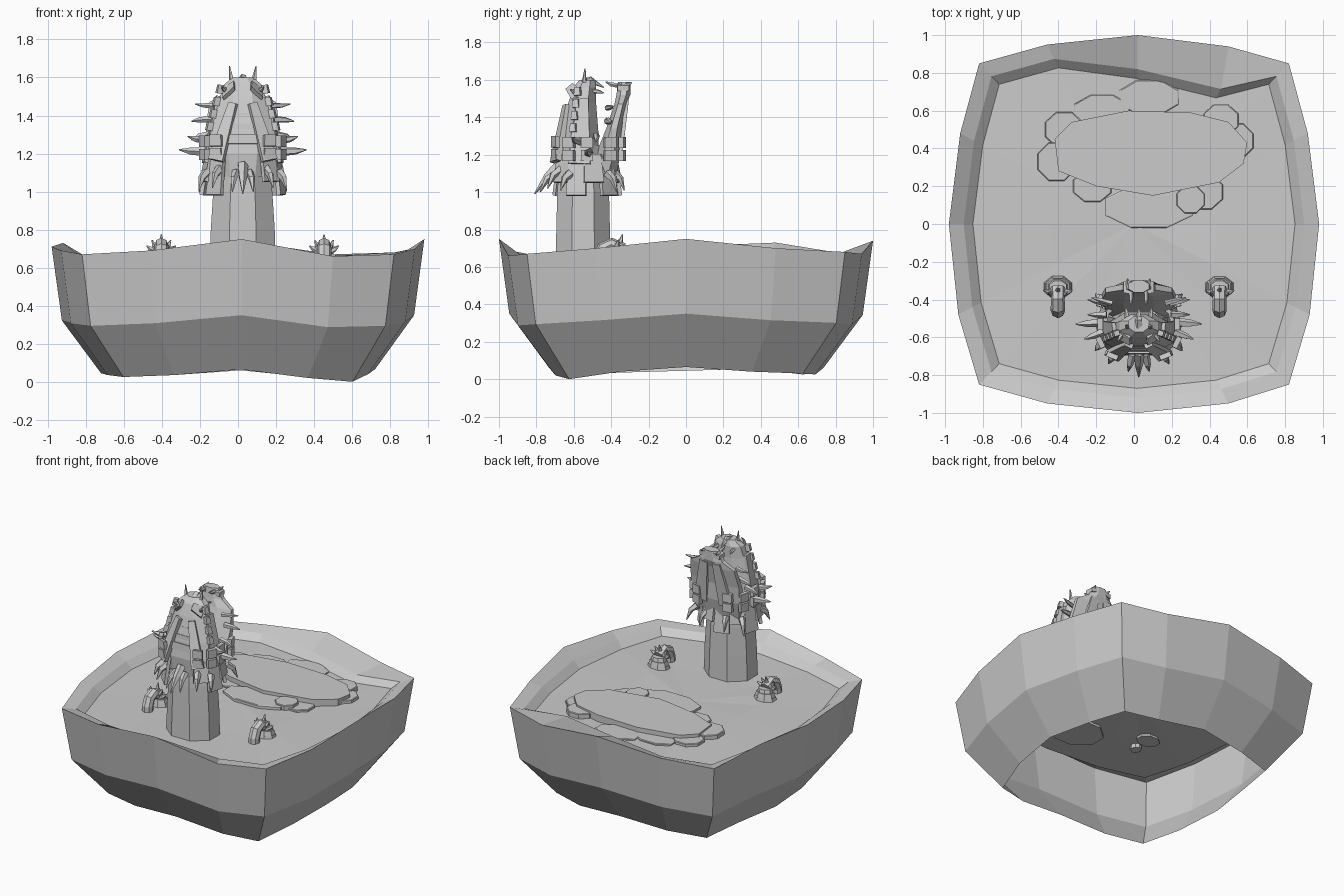
import bpy, bmesh, math, random
from mathutils import Vector

if "Cube" in bpy.data.objects:
    bpy.data.objects.remove(bpy.data.objects["Cube"])
random.seed(4)
CX = 0.025                                   # creature's own centre line
FLOOR = 0.62

grey = bpy.data.materials.new("stone_grey")
grey.diffuse_color = (0.6, 0.6, 0.6, 1)
grey.use_nodes = True
grey.node_tree.nodes["Principled BSDF"].inputs["Base Color"].default_value = grey.diffuse_color


def finish(bm, name):
    bmesh.ops.recalc_face_normals(bm, faces=bm.faces)
    me = bpy.data.meshes.new(name)
    bm.to_mesh(me)
    bm.free()
    me.materials.append(grey)
    ob = bpy.data.objects.new(name, me)
    bpy.context.collection.objects.link(ob)
    return ob


def add_loft(bm, rings, cap=(True, True)):
    vs = [[bm.verts.new(p) for p in r] for r in rings]
    n = len(rings[0])
    for a, b in zip(vs, vs[1:]):
        for i in range(n):
            j = (i + 1) % n
            bm.faces.new((a[i], a[j], b[j], b[i]))
    if cap[0]:
        bm.faces.new(vs[0][::-1])
    if cap[1]:
        bm.faces.new(vs[-1])


def loft(name, rings, cap=(True, True)):
    bm = bmesh.new()
    add_loft(bm, rings, cap)
    return finish(bm, name)


def oval(cx, cy, z, rx, ry, n=8, turn=0.5):
    return [(cx + rx * math.cos((i + turn) * math.tau / n),
             cy + ry * math.sin((i + turn) * math.tau / n), z) for i in range(n)]


def tube(bm, pts, radii, n=6):
    """Tapered tube through points; used for claws, spikes and arms."""
    pts = [Vector(p) for p in pts]
    rings = []
    for i, p in enumerate(pts):
        d = (pts[min(i + 1, len(pts) - 1)] - pts[max(i - 1, 0)]).normalized()
        q = d.to_track_quat('Z', 'Y')
        rings.append([p + q @ Vector((radii[i] * math.cos(k * math.tau / n),
                                      radii[i] * math.sin(k * math.tau / n), 0)) for k in range(n)])
    add_loft(bm, rings)


def plate(bm, a, b, wa, wb, out, t):
    """Tapered slab from a to b, half widths wa/wb, thickness t along out."""
    a, b, out = Vector(a), Vector(b), Vector(out).normalized()
    s = (b - a).cross(out).normalized()
    o = out * t
    add_loft(bm, [[a - s * wa, a + s * wa, a + s * wa + o, a - s * wa + o],
                  [b - s * wb, b + s * wb, b + s * wb + o, b - s * wb + o]])


def m(p, s):
    """Creature coordinates to world, mirrored by s."""
    return (CX + s * p[0], p[1], p[2])


# Basin: rough sixteen-sided hollow shell, open underneath, with a wavy rim
rim = [(.98, 0, .75), (.92, .48, .70), (.82, .85, .68), (.5, .94, .67), (.02, 1, .74), (-.46, .95, .69),
       (-.82, .85, .67), (-.92, .48, .73), (-.98, 0, .71), (-.93, -.48, .69), (-.82, -.85, .67),
       (-.46, -.95, .69), (.02, -1, .75), (.5, -.95, .66), (.82, -.85, .67), (.93, -.48, .70)]


def ring(s, z, k, wide_back=False):
    r = [[x * s, y * s, z + (rz - .7) * k] for x, y, rz in rim]
    if wide_back:                            # the ledge is broad at the back right
        r[3][1] -= .15
        r[4][1] -= .1
    return r


bottom = ring(.735, .04, .5)
bottom[14][2] = 0
loft("basin", [bottom, ring(.945, .315, .7), ring(1, .7, 1), ring(.92, .665, .2, True),
               ring(.87, FLOOR, .1, True)], (False, False))

# Pool floor with slightly uneven facets
bm = bmesh.new()
edge = [bm.verts.new(p) for p in ring(.87, FLOOR, .1, True)]
mid = [bm.verts.new((p[0], p[1], FLOOR + random.uniform(-.006, .006))) for p in ring(.45, 0, 0)]
hub = bm.verts.new((0, 0, FLOOR))
for i in range(16):
    j = (i + 1) % 16
    bm.faces.new((edge[i], edge[j], mid[j], mid[i]))
    bm.faces.new((mid[i], mid[j], hub))
finish(bm, "pool_floor")

# Stone platform and the flat slabs around it
top = [(-.42, .45), (-.33, .54), (-.03, .6), (.3, .59), (.5, .54), (.6, .43),
       (.58, .32), (.45, .22), (.1, .15), (-.2, .2), (-.4, .28)]
loft("platform", [[(x, y, z) for x, y in top] for z in (FLOOR - .01, .665)])
slabs = [(.08, .67, .17, .1), (-.37, .5, .11, .1), (-.41, .33, .11, .11), (-.22, .2, .11, .09),
         (.08, .09, .25, .12), (.3, .13, .08, .08), (.37, .17, .11, .1), (.54, .44, .1, .1),
         (.46, .55, .1, .09), (-.17, .6, .16, .09)]
for k, (x, y, rx, ry) in enumerate(slabs):
    z = .632 + .01 * (k % 3)
    loft("edge_slab", [oval(x, y, FLOOR - .01, rx, ry), oval(x, y, z - .004, rx, ry),
                       oval(x, y, z, rx * .95, ry * .95)])

# Neck column
loft("neck", [oval(CX, -.55, FLOOR - .02, .188, .16), oval(CX, -.55, .8, .182, .155),
              oval(CX, -.55, 1.0, .168, .15), oval(CX, -.55, 1.25, .13, .13)])

# Head: two halves gaping upwards
loft("upper_jaw", [oval(CX, -.57, 1.08, .17, .12), oval(CX, -.58, 1.2, .2, .12), oval(CX, -.57, 1.32, .18, .11),
                   oval(CX, -.555, 1.48, .135, .08), oval(CX, -.54, 1.56, .11, .065), oval(CX, -.53, 1.6, .06, .045)])
loft("lower_jaw", [oval(CX, -.45, 1.08, .17, .08), oval(CX, -.41, 1.22, .2, .07), oval(CX, -.385, 1.34, .21, .045),
                   oval(CX, -.35, 1.47, .19, .035), oval(CX, -.335, 1.52, .1, .04), oval(CX, -.33, 1.59, .06, .035)])

# Collar of overlapping flaps, open at the front
bm = bmesh.new()
for i in range(12):
    a = (i + .5) * math.tau / 12
    c, s = math.cos(a), math.sin(a)
    if s < -.9:
        continue
    low = .98 if i % 2 else 1.05
    plate(bm, (CX + .17 * c, -.54 + .14 * s, 1.2), (CX + .2 * c, -.54 + .17 * s, low),
          .045, .055, (c, s, .2), .022)
finish(bm, "collar_flaps")

# Front scale bands between the long brow plates
bm = bmesh.new()
for k in range(4):
    z = 1.25 + k * .055
    plate(bm, (CX, -.68 + k * .018, z), (CX, -.675 + k * .018, z + .05), .085 - k * .012, .078 - k * .012,
          (0, -1, .2), .01)
finish(bm, "throat_scales")

# Long plates, square studs and cheek scales, on both sides
bm = bmesh.new()
for s in (-1, 1):
    plate(bm, m((.045, -.625, 1.46), s), m((.135, -.685, 1.16), s), .022, .042, (s * .4, -1, .3), .03)
    plate(bm, m((.12, -.55, 1.5), s), m((.19, -.57, 1.15), s), .03, .06, (s, -.1, .2), .02)
    plate(bm, m((.05, -.325, 1.5), s), m((.1, -.36, 1.2), s), .03, .05, (0, 1, -.1), .02)
    for x, y, out in ((.135, -.685, (.4, -1, .2)), (.19, -.62, (1, -.5, 0)), (.19, -.53, (1, 0, 0)),
                      (.19, -.41, (1, .3, 0)), (.12, -.355, (.2, 1, 0))):
        for z in (1.165, 1.235):
            plate(bm, m((x, y, z), s), m((x, y, z + .06), s), .033, .031, (s * out[0], out[1], out[2]), .028)
    for k in range(4):
        z = 1.32 + k * .065
        plate(bm, m((.165 - k * .018, -.6 + k * .008, z), s), m((.155 - k * .018, -.598 + k * .008, z + .045), s),
              .018, .014, (s, -.3, .1), .03)
finish(bm, "armour_plates")

# Spikes: sides, front collar points and horns
bm = bmesh.new()
side = [(.19, -.52, 1.21, .145, -.01, .01, .026), (.19, -.57, 1.27, .1, -.04, .02, .022),
        (.17, -.48, 1.3, .1, .0, -.03, .02), (.16, -.42, 1.38, .11, .02, -.01, .02),
        (.14, -.42, 1.45, .11, .03, .01, .016),
        (.19, -.62, 1.1, .04, -.05, -.09, .026), (.18, -.42, 1.1, .05, .05, -.1, .025),
        (.08, -.38, 1.1, .02, .05, -.09, .022), (.035, -.69, 1.1, .02, -.09, -.1, .024),
        (.12, -.67, 1.12, .04, -.07, -.1, .026), (.045, -.55, 1.56, .025, .01, .1, .018),
        (.08, -.57, 1.53, .03, -.05, .02, .016), (.05, -.34, 1.57, .01, .05, .015, .016),
        (.04, -.36, 1.57, .0, -.07, .02, .014), (.06, -.5, 1.54, .01, .06, -.01, .014)]
for x, y, z, dx, dy, dz, r in side:
    for s in (-1, 1):
        tube(bm, [m((x, y, z), s), m((x + dx * .6, y + dy * .6, z + dz * .3), s), m((x + dx, y + dy, z + dz), s)],
             [r, r * .75, .003], 5)
tube(bm, [(CX, -.68, 1.14), (CX, -.74, 1.08), (CX, -.81, .99)], [.03, .024, .003], 5)
tube(bm, [(CX, -.56, 1.57), (CX, -.51, 1.6), (CX, -.44, 1.56)], [.03, .02, .003], 5)
finish(bm, "spikes")

# Brow knobs and jaw tips
bm = bmesh.new()
for s in (-1, 1):
    plate(bm, m((.04, -.61, 1.55), s), m((.1, -.57, 1.5), s), .025, .035, (s * .3, -.6, .7), .025)
    plate(bm, m((.03, -.335, 1.55), s), m((.08, -.335, 1.54), s), .035, .03, (0, 0, 1), .03)
finish(bm, "brow_ridges")

# Two clawed arms curling out of the pool
for s in (-1, 1):
    hx = CX + s * .428
    bm = bmesh.new()
    tube(bm, [(hx, y, z) for y, z in ((-.46, .59), (-.46, .65), (-.44, .7), (-.4, .72), (-.34, .69))],
         [.038, .038, .038, .036, .04], 8)
    for z0, z1, r in ((.6, .64, .085), (.64, .67, .072), (.67, .695, .055)):
        add_loft(bm, [oval(hx, -.335, z0, r, r * .8), oval(hx, -.335, z1, r * .88, r * .68)])
    for dx, dy, dz in ((-.07, .0, .03), (-.045, -.01, .06), (0, .01, .09), (.045, -.01, .06), (.07, .0, .03)):
        tube(bm, [(hx + dx * .3, -.36, .68), (hx + dx * .8, -.36 + dy, .68 + dz * .6),
                  (hx + dx * 1.1, -.35 + dy, .685 + dz)], [.018, .014, .003], 5)
    finish(bm, "clawed_arm")
